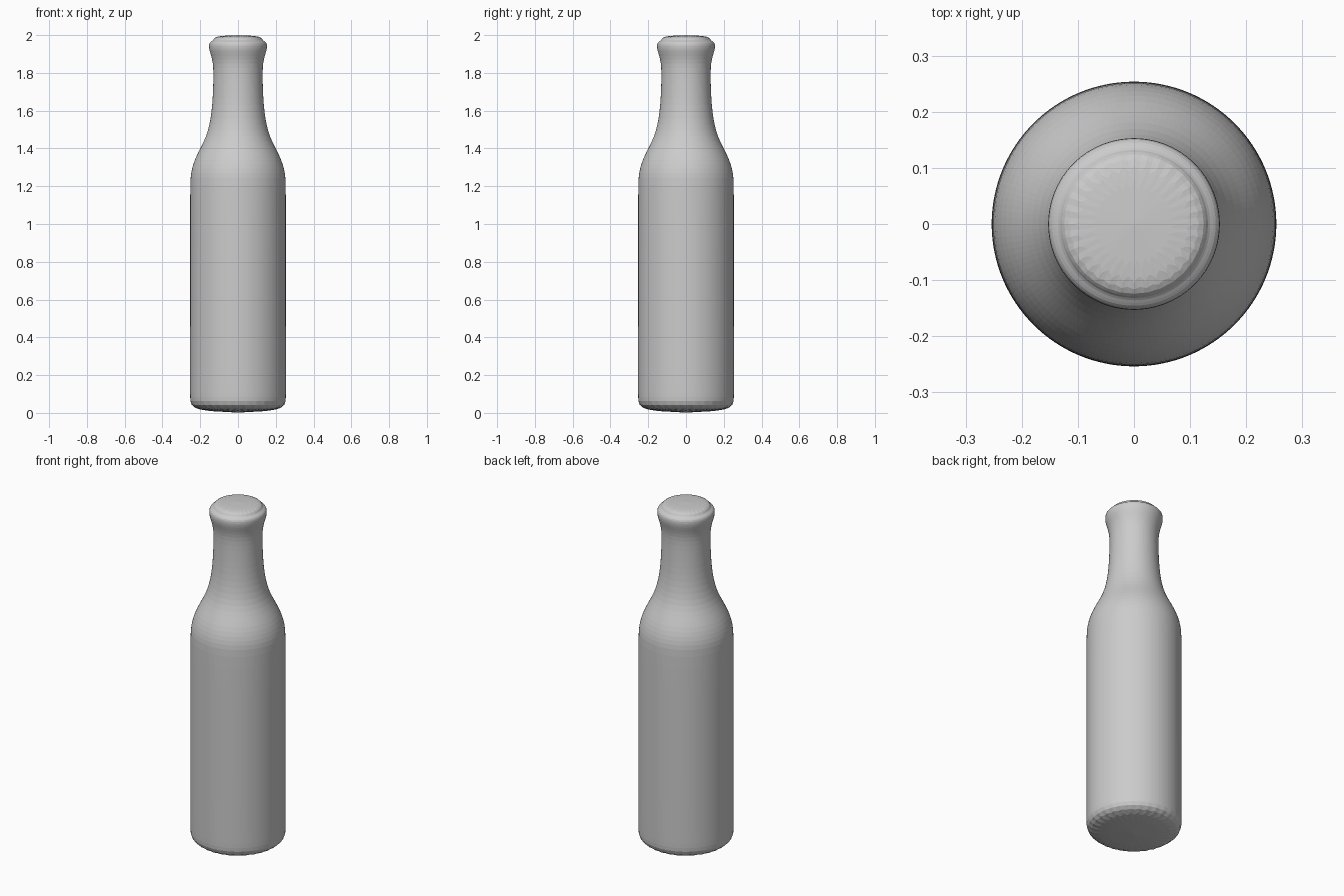
import bpy, bmesh, math

cube = bpy.data.objects.get("Cube")
if cube:
    bpy.data.objects.remove(cube, do_unlink=True)

SIDES = 32

# Plain grey material
grey = bpy.data.materials.new("plain grey")
grey.use_nodes = True
color = (0.6, 0.6, 0.6, 1)
grey.diffuse_color = color
grey.node_tree.nodes["Principled BSDF"].inputs["Base Color"].default_value = color

# Control profile (radius, height), from base to lip
profile = [
    (0.25, 0.0), (0.256, 0.08), (0.255, 0.18), (0.255, 1.18),
    (0.254, 1.27), (0.225, 1.36), (0.165, 1.46), (0.138, 1.59),
    (0.131, 1.74), (0.130, 1.86), (0.155, 1.92), (0.155, 1.965),
    (0.128, 1.97), (0.128, 2.0),
]

# Bottle body: rings joined by quads, closed with single-face caps
bm = bmesh.new()
rings = []
for r, z in profile:
    angles = [2 * math.pi * i / SIDES for i in range(SIDES)]
    rings.append([bm.verts.new((r * math.cos(a), r * math.sin(a), z)) for a in angles])
for low, high in zip(rings, rings[1:]):
    for i in range(SIDES):
        j = (i + 1) % SIDES
        bm.faces.new((low[i], low[j], high[j], high[i]))
bm.faces.new(rings[0][::-1])
bm.faces.new(rings[-1])
mesh = bpy.data.meshes.new("bottle")
bm.to_mesh(mesh)
bm.free()
mesh.materials.append(grey)
bottle = bpy.data.objects.new("bottle", mesh)
bpy.context.collection.objects.link(bottle)

# Rounded surface
sub = bottle.modifiers.new("rounding", 'SUBSURF')
sub.levels = sub.render_levels = 2
